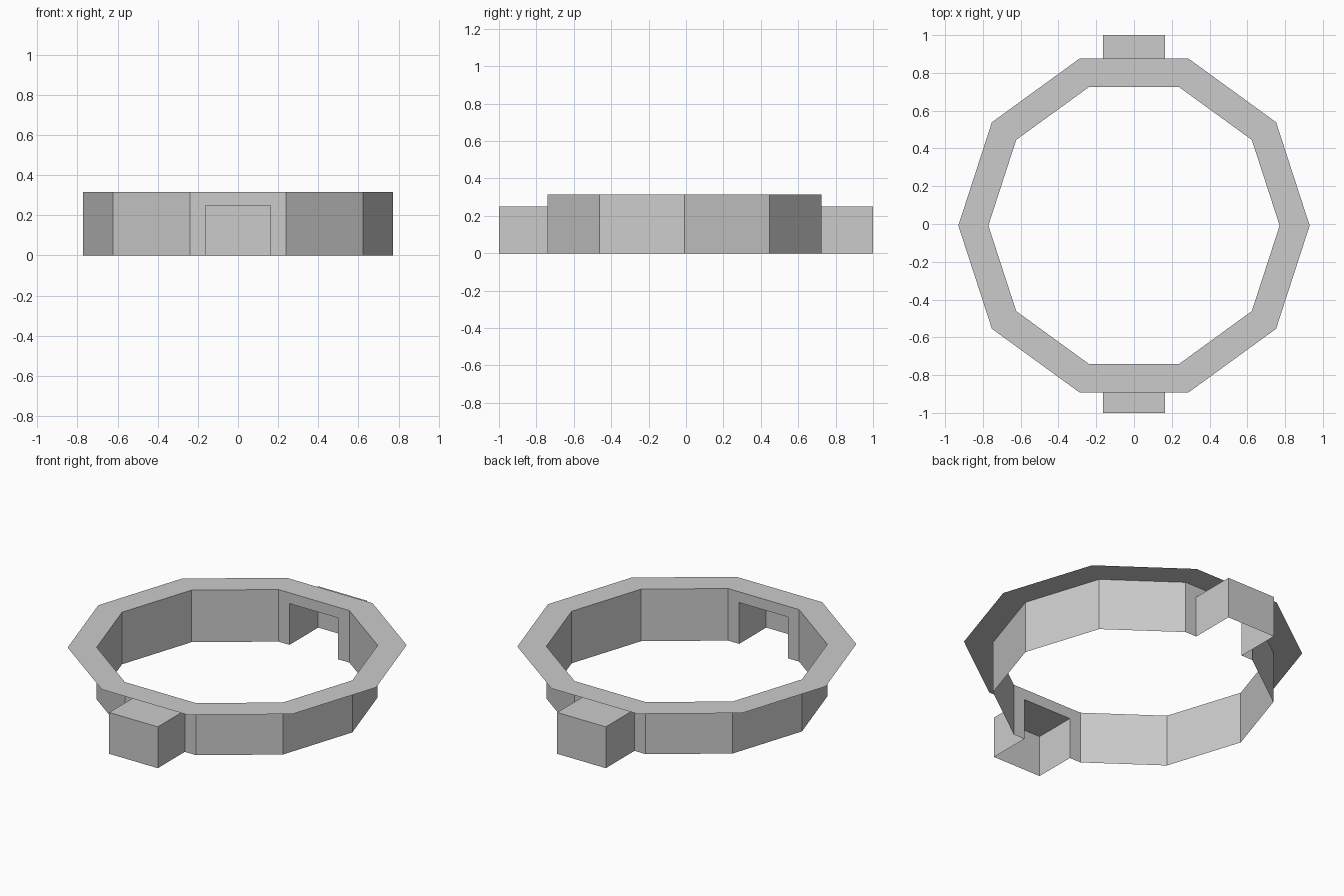
import bpy, bmesh
from math import cos, sin, radians

if "Cube" in bpy.data.objects:
    bpy.data.objects.remove(bpy.data.objects["Cube"])

SIDES = 10
CY = -0.008            # ring centre along y
R_IN, R_OUT = 0.771, 0.93
H = 0.315              # ring height
BX, BH = 0.163, 0.25   # block half width and height


def corner(r, i, z):
    a = radians(36 * i)
    return (r * cos(a), CY + r * sin(a), z)


def make(name, faces):
    bm = bmesh.new()
    for f in faces:
        bm.faces.new([bm.verts.new(p) for p in f])
    bmesh.ops.remove_doubles(bm, verts=bm.verts, dist=1e-5)
    me = bpy.data.meshes.new(name)
    bm.to_mesh(me)
    bm.free()
    ob = bpy.data.objects.new(name, me)
    bpy.context.collection.objects.link(ob)
    return ob


# Flat rim sheet overhanging the wall
make("top_rim", [[corner(R_IN, i, H), corner(R_OUT, i, H),
                  corner(R_OUT, i + 1, H), corner(R_IN, i + 1, H)]
                 for i in range(SIDES)])

# Thin wall, with doorways in the front and back panels
wall = []
for i in range(SIDES):
    a, b = corner(R_IN, i, 0), corner(R_IN, i + 1, 0)
    top = [corner(R_IN, i + 1, H), corner(R_IN, i, H)]
    if i in (2, 7):
        s = 1 if a[0] > 0 else -1
        y = a[1]
        xs = [a[0], s * BX, -s * BX, b[0]]
        # left strip, right strip and lintel around the doorway
        wall.append([a, (xs[1], y, 0), (xs[1], y, BH), (xs[1], y, H), top[1]])
        wall.append([(xs[2], y, 0), b, top[0], (xs[2], y, H), (xs[2], y, BH)])
        wall.append([(xs[1], y, BH), (xs[2], y, BH), (xs[2], y, H), (xs[1], y, H)])
    else:
        wall.append([a, b] + top)
make("ring_wall", wall)

# Hollow entrance blocks, open below and towards the ring
y_wall = R_IN * cos(radians(18))
for name, s in (("front_block", -1), ("back_block", 1)):
    yi, yo = CY + s * y_wall, s * 1.0
    path = [(s * BX, yi), (s * BX, yo), (-s * BX, yo), (-s * BX, yi)]
    faces = [[(*p, 0), (*q, 0), (*q, BH), (*p, BH)]
             for p, q in zip(path, path[1:])]
    faces.append([(*p, BH) for p in path])
    make(name, faces)
